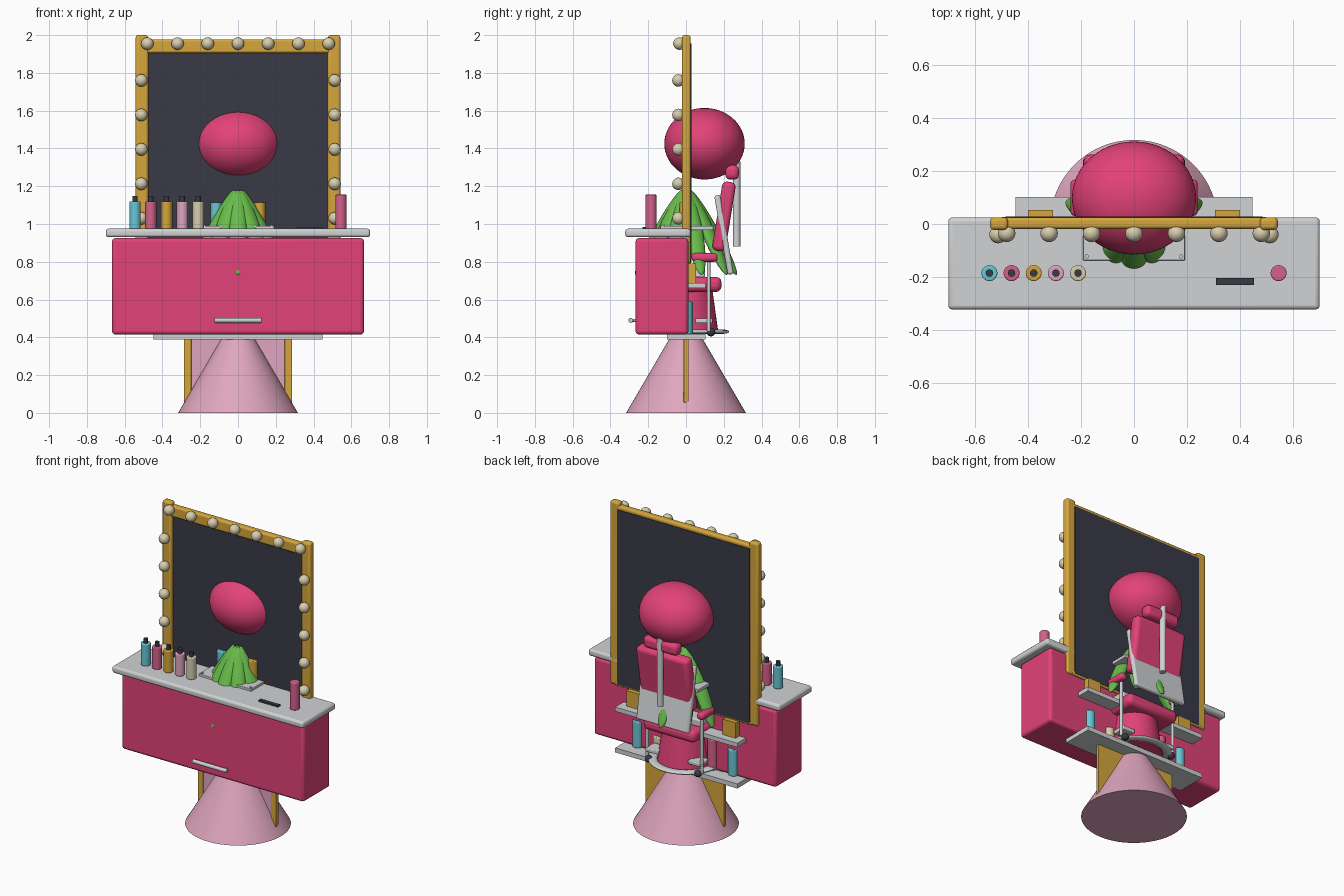
import bpy, math
from mathutils import Vector

if "Cube" in bpy.data.objects:
    bpy.data.objects.remove(bpy.data.objects["Cube"])


def mat(name, r, g, b):
    m = bpy.data.materials.new(name)
    lin = [((c / 255 + 0.055) / 1.055) ** 2.4 for c in (r, g, b)]
    m.diffuse_color = (*lin, 1)
    m.use_nodes = True
    m.node_tree.nodes["Principled BSDF"].inputs["Base Color"].default_value = m.diffuse_color
    return m


MAGENTA = mat("magenta", 226, 66, 120)
WHITE = mat("pale grey", 208, 210, 211)
GOLD = mat("gold", 214, 166, 60)
DARK = mat("charcoal", 56, 58, 70)
PINK = mat("light pink", 224, 166, 190)
CREAM = mat("cream", 216, 206, 174)
TEAL = mat("teal", 106, 198, 212)
GREEN = mat("green", 104, 188, 74)
ROSE = mat("rose", 212, 98, 140)


def finish(name, m, bevel=0.0):
    ob = bpy.context.object
    ob.name = name
    ob.data.materials.append(m)
    if bevel:
        mod = ob.modifiers.new("round", "BEVEL")
        mod.width = bevel
        mod.segments = 3
        mod.limit_method = "ANGLE"
    bpy.ops.object.shade_smooth_by_angle(angle=math.radians(40))
    return ob


def box(name, m, x, y, z, bevel=0.0, tilt=0.0):
    """Box from (min, max) ranges, tilted about x."""
    c = [(a + b) / 2 for a, b in (x, y, z)]
    bpy.ops.mesh.primitive_cube_add(size=1, location=c)
    ob = bpy.context.object
    ob.scale = [b - a for a, b in (x, y, z)]
    bpy.ops.object.transform_apply(location=False, rotation=False, scale=True)
    ob.rotation_euler = (tilt, 0, 0)
    return finish(name, m, bevel)


def cyl(name, m, p, q, r, r2=None, bevel=0.0, n=32):
    """Cylinder or cone between two points."""
    p, q = Vector(p), Vector(q)
    d = q - p
    bpy.ops.mesh.primitive_cone_add(vertices=n, radius1=r, radius2=r if r2 is None else r2,
                                    depth=d.length, location=(p + q) / 2,
                                    rotation=d.to_track_quat("Z", "Y").to_euler())
    return finish(name, m, bevel)


def ball(name, m, c, s, rot=(0, 0, 0), n=24):
    bpy.ops.mesh.primitive_uv_sphere_add(segments=n, ring_count=n * 2 // 3, radius=1,
                                         location=c, rotation=rot)
    bpy.context.object.scale = s
    return finish(name, m)


# cabinet and table top
box("cabinet", MAGENTA, (-.667, .667), (-.267, .013), (.415, .925), .018)
box("table_top", WHITE, (-.7, .7), (-.322, .025), (.93, .975), .015)
cyl("drawer_handle", WHITE, (-.125, -.292, .49), (.125, -.292, .49), .013, bevel=.004)
for s in (-1, 1):
    cyl("handle_post", WHITE, (s * .1, -.292, .49), (s * .1, -.26, .49), .008, n=16)

# mirror with gold frame
box("mirror_panel", DARK, (-.485, .485), (-.002, .029), (.8, 1.955))
box("frame_top", GOLD, (-.5, .5), (-.018, .025), (1.905, 1.978), .012)
box("frame_bottom", GOLD, (-.5, .5), (-.01, .027), (.79, .815), .006)
for s in (-1, 1):
    x = sorted((s * .475, s * .542))
    box("frame_side", GOLD, x, (-.022, .025), (.79, 2.0), .014)
    for i in range(5):
        ball("side_bulb", CREAM, (s * .512, -.04, 1.03 + i * .1825), (.033,) * 3)
for i in range(7):
    ball("top_bulb", CREAM, (-.48 + i * .16, -.035, 1.955), (.033,) * 3)


def bottle(x, y, z, h, r, m, cap=True):
    cyl("bottle", m, (x, y, z), (x, y, z + h), r, bevel=.005)
    if cap:
        cyl("bottle_cap", DARK, (x, y, z + h), (x, y, z + h + .028), .014, n=20)


# table items
for i, m in enumerate((TEAL, ROSE, GOLD, PINK, CREAM)):
    bottle(-.545 + i * .0835, -.185, .975, .145, .03, m)
bottle(.545, -.185, .975, .18, .03, ROSE, False)
box("comb", DARK, (.31, .452), (-.229, -.204), (.975, .985))

# display tower: shelves, tray and products
box("lower_shelf", WHITE, (-.447, .447), (-.1, .102), (.388, .418))
box("upper_shelf", WHITE, (-.447, .447), (-.1, .102), (.66, .688))
box("tray", WHITE, (-.192, .192), (-.137, .145), (.968, .99), .003)
for s in (-1, 1):
    cyl("tray_screw", WHITE, (s * .178, -.122, .985), (s * .178, -.122, .996), .008, n=12)
    bottle(s * .35, .002, .418, .172, .034, TEAL, False)
    x = sorted((s * .305, s * .4))
    box("gold_carton", GOLD, x, (-.05, .052), (.688, .79))
bottle(.2, .005, .418, .11, .032, CREAM, False)
bottle(-.2, .005, .418, .2, .032, ROSE, False)
bottle(-.115, -.005, .975, .14, .03, TEAL, False)
bottle(.115, -.005, .975, .14, .03, GOLD, False)

# cone base and the framed panel through it
cyl("cone_base", PINK, (0, 0, 0), (0, 0, .535), .317, .005, n=64)
box("gold_backing", GOLD, (-.287, .287), (.0, .012), (.055, .42))
box("pink_panel", PINK, (-.25, .25), (-.006, .002), (.085, .42))
for s in (-1, 1):
    x = sorted((s * .247, s * .287))
    box("panel_edge", GOLD, x, (-.012, .01), (.055, .42), .004)
box("panel_bottom_edge", GOLD, (-.287, .287), (-.012, .01), (.055, .09), .004)

# drooping leaf cluster
n = 10
top, tip = Vector((.022, 0, 1.18)), Vector((.268, 0, .73))
mid, axis = (top + tip) / 2, top - tip
pitch = math.atan2(axis.x, axis.z)
for i in range(n):
    a = math.pi / 2 + i * 2 * math.pi / n
    ball("leaf", GREEN, (mid.x * math.cos(a), mid.x * math.sin(a), mid.z),
         (.03, .047, axis.length / 2), (0, pitch, a), 20)
ball("leaf_crown", GREEN, (0, 0, 1.135), (.045, .045, .04))

# dryer hood
ball("dryer_hood", MAGENTA, (0, .098, 1.425), (.234, .213, .189), n=48)
cyl("hood_pole", WHITE, (0, .268, .88), (0, .268, 1.33), .02)

# salon chair behind the mirror
box("back_cushion", MAGENTA, (-.19, .19), (.165, .237), (.855, 1.225), .025, -.16)
box("back_shell", WHITE, (-.192, .192), (.185, .217), (.73, 1.155), .012, .17)
box("headrest", MAGENTA, (-.125, .125), (.208, .28), (1.235, 1.312), .025)
box("seat", MAGENTA, (-.19, .19), (-.1, .188), (.64, .72), .03)
box("seat_bracket", WHITE, (-.17, .17), (0, .1), (.715, .765), .01)
cyl("pedestal", MAGENTA, (0, 0, .42), (0, 0, .65), .172, .14, n=48)
for s in (-1, 1):
    x = sorted((s * .19, s * .24))
    box("armrest", MAGENTA, x, (.03, .168), (.8, .846), .018)
    cyl("arm_post", WHITE, (s * .2, .12, .43), (s * .2, .12, .81), .01, n=16)
    x = sorted((s * .11, s * .2))
    box("foot_bracket", WHITE, x, (.05, .14), (.475, .5), .005)
    ball("caster", DARK, (s * .18, .132, .428), (.023,) * 3)

# flat foot ring around the pedestal
bpy.ops.mesh.primitive_torus_add(major_radius=.2, minor_radius=.028, major_segments=64,
                                 minor_segments=12, location=(0, 0, .43))
bpy.context.object.scale = (1, 1, .4)
finish("foot_ring", WHITE)
